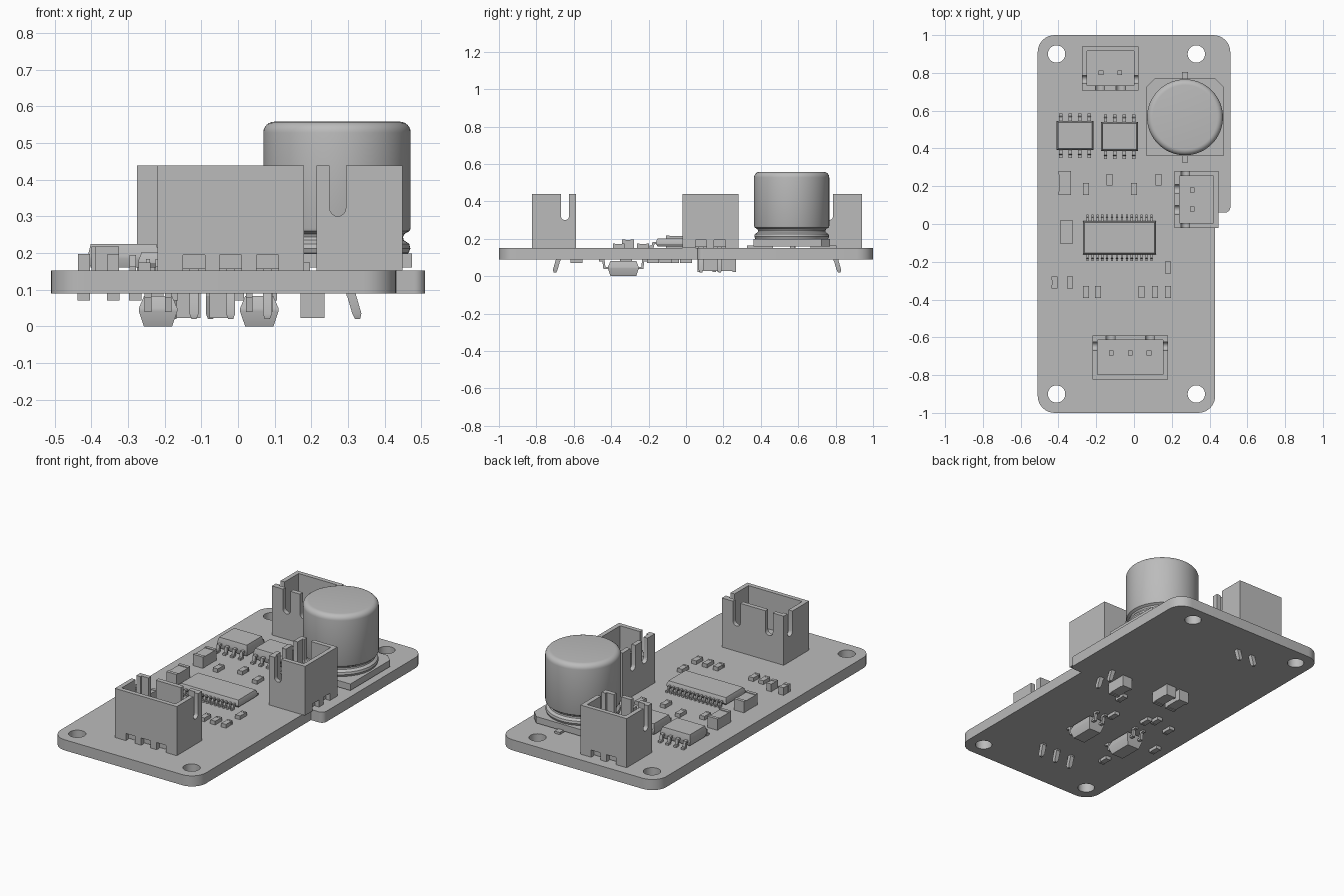
import bpy, bmesh, math
from mathutils import Matrix, Vector

cube = bpy.data.objects.get("Cube")
if cube:
    bpy.data.objects.remove(cube)

grey = bpy.data.materials.new("plain_grey")
grey.use_nodes = True
COLOUR = (0.5, 0.5, 0.5, 1)
grey.diffuse_color = COLOUR
grey.node_tree.nodes["Principled BSDF"].inputs["Base Color"].default_value = COLOUR

TOP, BOTTOM = 0.152, 0.09          # board faces
UNDER = Matrix.Translation((0, 0, BOTTOM)) @ Matrix.Scale(-1, 4, (0, 0, 1))
OVER = Matrix.Translation((0, 0, TOP))


def finish(name, bm, matrix=Matrix()):
    bm.transform(matrix)
    bmesh.ops.recalc_face_normals(bm, faces=bm.faces)
    mesh = bpy.data.meshes.new(name)
    bm.to_mesh(mesh)
    bm.free()
    mesh.materials.append(grey)
    mesh.shade_smooth()
    mesh.set_sharp_from_angle(angle=math.radians(30))
    obj = bpy.data.objects.new(name, mesh)
    bpy.context.collection.objects.link(obj)


def loft(bm, rings):
    """Skin closed rings of equal length and cap both ends."""
    rows = [[bm.verts.new(p) for p in ring] for ring in rings]
    for a, b in zip(rows, rows[1:]):
        for i in range(len(a)):
            j = (i + 1) % len(a)
            bm.faces.new((a[i], a[j], b[j], b[i]))
    bm.faces.new(rows[0])
    bm.faces.new(rows[-1])


def prism(bm, pts, axis, lo, hi):
    """Extrude a 2D outline along x, y or z."""
    place = {"x": lambda a, b, t: (t, a, b), "y": lambda a, b, t: (a, t, b),
             "z": lambda a, b, t: (a, b, t)}[axis]
    loft(bm, [[place(a, b, t) for a, b in pts] for t in (lo, hi)])


def rect(x0, x1, y0, y1):
    return [(x0, y0), (x1, y0), (x1, y1), (x0, y1)]


def box(bm, x0, x1, y0, y1, z0, z1):
    prism(bm, rect(x0, x1, y0, y1), "z", z0, z1)


def block(bm, x, y, w, d, z0, z1):
    box(bm, x - w / 2, x + w / 2, y - d / 2, y + d / 2, z0, z1)


def circle(x, y, r, n=32):
    return [(x + r * math.cos(i * math.tau / n), y + r * math.sin(i * math.tau / n)) for i in range(n)]


def rounded(corners, steps=8):
    """Polygon with a radius on each corner, as quadratic arcs of a true circle."""
    out = []
    for i, (x, y, r) in enumerate(corners):
        p = Vector((x, y))
        a = (Vector(corners[i - 1][:2]) - p).normalized()
        b = (Vector(corners[(i + 1) % len(corners)][:2]) - p).normalized()
        centre = p + (a + b) * r
        for k in range(steps + 1):
            t = k / steps * math.pi / 2
            out.append(tuple(centre - b * r * math.cos(t) - a * r * math.sin(t)))
    return out


# Circuit board with four mounting holes
bm = bmesh.new()
R = 0.09
outline = rounded([(-0.51, -1, R), (0.43, -1, R), (0.43, 0.06, 0.004),
                   (0.51, 0.06, 0.03), (0.51, 1, R), (-0.51, 1, R)])
loops = [outline] + [circle(x, y, 0.046) for x in (-0.41, 0.33) for y in (-0.9, 0.9)]
for loop in loops:
    vs = [bm.verts.new((x, y, BOTTOM)) for x, y in loop]
    for i, v in enumerate(vs):
        bm.edges.new((vs[i - 1], v))
bmesh.ops.triangle_fill(bm, edges=bm.edges[:], use_beauty=True, use_dissolve=False)
grown = bmesh.ops.extrude_face_region(bm, geom=bm.faces[:])["geom"]
bmesh.ops.translate(bm, vec=(0, 0, TOP - BOTTOM), verts=[g for g in grown if isinstance(g, bmesh.types.BMVert)])
finish("circuit_board", bm)


# Wire connectors: local frame has the slotted wall on +y
def wall(a, b, height, slots=(), notches=()):
    """Wall outline with round-bottomed slots from the top and notches below."""
    pts = [(a, 0)]
    for c in notches:
        pts += [(c - 0.03, 0), (c - 0.03, 0.042), (c + 0.03, 0.042), (c + 0.03, 0)]
    pts += [(b, 0), (b, height)]
    for c, half in sorted(slots, reverse=True):
        pts.append((c + half, height))
        for k in range(9):
            t = math.pi * k / 8
            pts.append((c + half * math.cos(t), 0.148 + half - half * math.sin(t)))
        pts.append((c - half, height))
    return pts + [(a, height)]


def connector(name, pins, x, y, turn):
    m = OVER @ Matrix.Translation((x, y, 0)) @ Matrix.Rotation(turn, 4, "Z")
    w, d, h, t = 0.05 + 0.05 * pins, 0.117, 0.287, 0.026
    spots = [(i - (pins - 1) / 2) * 0.1 for i in range(pins)]
    bm = bmesh.new()
    prism(bm, wall(-w, w, h, notches=spots), "y", -d, t - d)
    prism(bm, wall(-w, w, h, slots=[(s * (w - 0.095), 0.024) for s in (-1, 1)]), "y", d - t, d)
    for s in (-1, 1):
        prism(bm, wall(t - d, d - t, h, slots=[(d - 0.058, 0.022)]), "x", s * (w - t), s * w)
    box(bm, t - w, w - t, t - d, d - t, 0.004, 0.068)
    finish(name + "_housing", bm, m)
    bm = bmesh.new()
    for p in spots:
        block(bm, p, 0.023, 0.025, 0.025, -0.07, 0.19)
        rings = [(0.005, 0.023, 0.007), (0, 0.018, 0.0125), (-0.05, 0.015 - 0.007, 0.0125), (-0.07, 0.023, 0.0125)]
        loft(bm, [[(p + u * r, c + v * r, z - 0.062) for u, v in rect(-1, 1, -1, 1)]
                  for z, c, r in [(-0.07, 0.005, 0.007), (-0.055, 0.007, 0.0125), (0, 0.023, 0.0125)]])
    finish(name + "_pins", bm, m)


connector("front_connector", 3, -0.02, -0.706, 0)
connector("back_connector", 2, -0.125, 0.824, math.pi)
connector("side_connector", 2, 0.331, 0.13, math.pi / 2)


# Chips with bent leads on both long sides
def chip(name, x, y, w, d, reach, height, leads, pitch, lead_w, side=OVER, taper=0.008):
    bm = bmesh.new()
    mid = height * 0.5
    loft(bm, [[(u * (w / 2 - k), v * (d / 2 - k), z) for u, v in rect(-1, 1, -1, 1)]
              for k, z in ((taper, 0.008), (0, mid - 0.004), (0, mid + 0.004), (taper, height))])
    finish(name + "_body", bm, side @ Matrix.Translation((x, y, 0)))
    bm = bmesh.new()
    a, c = d / 2 - 0.01, d / 2 + (reach - d / 2) * 0.45
    for s in (-1, 1):
        path = [(a, mid - 0.005), (c - 0.008, mid - 0.005), (c - 0.003, 0), (reach, 0),
                (reach, 0.011), (c + 0.008, 0.011), (c + 0.003, mid + 0.006), (a, mid + 0.006)]
        for i in range(leads):
            p = (i - (leads - 1) / 2) * pitch
            prism(bm, [(s * u, z) for u, z in path], "x", p - lead_w / 2, p + lead_w / 2)
    finish(name + "_leads", bm, side @ Matrix.Translation((x, y, 0)))


chip("left_driver_chip", -0.312, 0.468, 0.195, 0.155, 0.118, 0.072, 4, 0.05, 0.018)
chip("right_driver_chip", -0.076, 0.463, 0.195, 0.155, 0.118, 0.072, 4, 0.05, 0.018)
chip("main_chip", -0.077, -0.073, 0.388, 0.176, 0.122, 0.05, 14, 0.026, 0.011)
for label, x in (("left", -0.218), ("right", 0.058)):
    chip(label + "_under_chip", x, -0.335, 0.105, 0.165, 0.13, 0.09, 2, 0.055, 0.018, UNDER, 0.014)


# Small parts: a body with slightly taller end caps along y
def chip_parts(name, spots, w, d, height, side=OVER, cap=0.2):
    bm = bmesh.new()
    for x, y in spots:
        block(bm, x, y, w * 0.96, d * (1 - 2 * cap), 0, height * 0.94)
        for s in (-1, 1):
            block(bm, x, y + s * d * (1 - cap) / 2, w, d * cap, 0, height)
    finish(name, bm, side)


chip_parts("small_resistors", [(-0.13, 0.235), (0.13, 0.235), (-0.255, 0.185), (0, 0.185), (0.18, -0.23)]
           + [(x, -0.36) for x in (-0.255, -0.19, 0.04, 0.11, 0.18)], 0.032, 0.062, 0.022)
chip_parts("indicator_lights", [(-0.42, -0.31), (-0.34, -0.31)], 0.032, 0.062, 0.045, cap=0.3)
chip_parts("large_capacitors", [(-0.367, 0.217), (-0.357, -0.043)], 0.065, 0.127, 0.066, cap=0.15)
chip_parts("under_resistors", [(-0.18, -0.11), (-0.22, -0.07), (0, -0.177), (-0.28, -0.585),
                               (-0.42, -0.32), (0.09, 0), (-0.34, -0.11)], 0.034, 0.064, 0.02, UNDER)
chip_parts("under_capacitors", [(0.203, 0.125), (-0.135, 0.205), (-0.045, 0.205)], 0.065, 0.125, 0.067, UNDER, 0.15)

# Large round capacitor: turned can, chamfered base and two tabs
CX, CY = 0.27, 0.565
profile = [(0.17, 0.19), (0.195, 0.2), (0.2, 0.212), (0.197, 0.225), (0.182, 0.235), (0.18, 0.243),
           (0.184, 0.252), (0.198, 0.26), (0.201, 0.268), (0.201, 0.528)]
profile += [(0.171 + 0.03 * math.cos(t), 0.528 + 0.03 * math.sin(t))
            for t in (math.pi / 12 * k for k in range(1, 7))]
bm = bmesh.new()
loft(bm, [[(x, y, z) for x, y in circle(CX, CY, r, 64)] for r, z in profile])
finish("round_capacitor_can", bm)

bm = bmesh.new()
s, c = 0.205, 0.16
base = [(-s, -s), (s, -s), (s, c), (c, s), (-c, s), (-s, c)]
prism(bm, [(CX + x, CY + y) for x, y in base], "z", 0.16, 0.198)
finish("round_capacitor_base", bm)

bm = bmesh.new()
for side in (-1, 1):
    block(bm, CX, CY + side * 0.17, 0.034, 0.14, TOP, 0.165)
finish("round_capacitor_tabs", bm)
